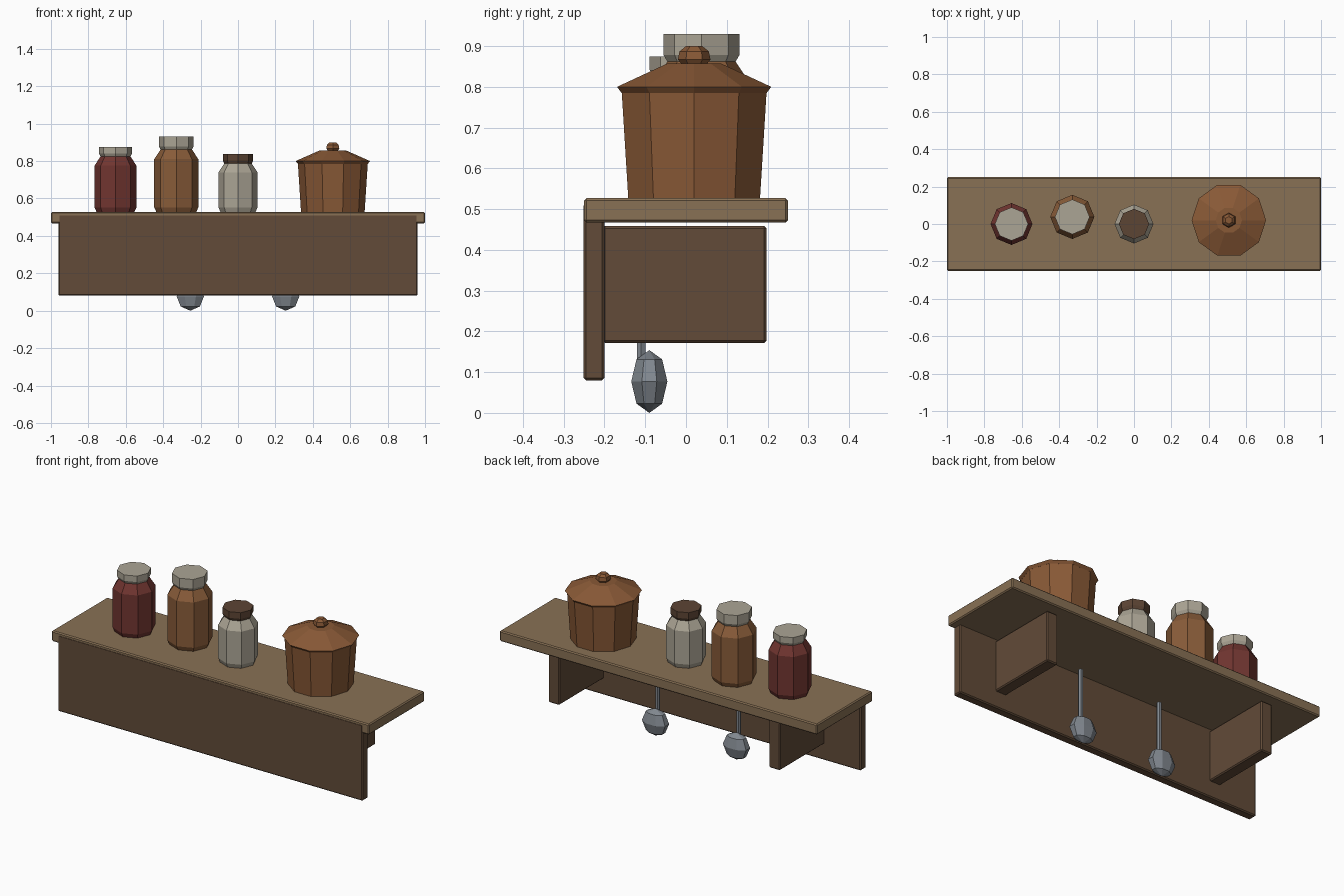
import bpy, bmesh, math
from mathutils import Matrix, Vector

cube = bpy.data.objects.get("Cube")
if cube:
    bpy.data.objects.remove(cube, do_unlink=True)


def material(name, rgb):
    m = bpy.data.materials.new(name)
    m.use_nodes = True
    color = (*rgb, 1)
    m.diffuse_color = color
    m.node_tree.nodes["Principled BSDF"].inputs["Base Color"].default_value = color
    return m


light_wood = material("light wood", (0.25, 0.165, 0.09))
dark_wood = material("dark wood", (0.122, 0.07, 0.04))
red = material("red preserve", (0.165, 0.036, 0.03))
amber = material("amber preserve", (0.25, 0.107, 0.041))
clay = material("clay", (0.25, 0.1, 0.037))
cream = material("cream", (0.41, 0.375, 0.3))
brown = material("brown lid", (0.107, 0.058, 0.034))
metal = material("grey metal", (0.22, 0.245, 0.275))


def finish(name, bm, mat):
    bmesh.ops.recalc_face_normals(bm, faces=bm.faces)
    mesh = bpy.data.meshes.new(name)
    bm.to_mesh(mesh)
    bm.free()
    mesh.materials.append(mat)
    obj = bpy.data.objects.new(name, mesh)
    bpy.context.collection.objects.link(obj)
    return obj


def plank(name, low, high, mat, bevel=0.006):
    """Box between two corners with chamfered edges."""
    low, high = Vector(low), Vector(high)
    bm = bmesh.new()
    bmesh.ops.create_cube(bm, size=1)
    bmesh.ops.scale(bm, vec=high - low, verts=bm.verts)
    bmesh.ops.translate(bm, vec=(low + high) / 2, verts=bm.verts)
    bmesh.ops.bevel(bm, geom=bm.edges[:], offset=bevel, segments=1, affect='EDGES')
    return finish(name, bm, mat)


def turned(name, center, profile, sides, mat, turn=0.0):
    """Faceted solid of revolution from (radius, z) pairs, capped at both ends."""
    bm = bmesh.new()
    rings = []
    for r, z in profile:
        angles = [turn + math.tau * i / sides for i in range(sides)]
        rings.append([bm.verts.new((center[0] + r * math.cos(a),
                                    center[1] + r * math.sin(a), z)) for a in angles])
    for a, b in zip(rings, rings[1:]):
        for i in range(sides):
            j = (i + 1) % sides
            bm.faces.new((a[i], a[j], b[j], b[i]))
    bm.faces.new(rings[0])
    bm.faces.new(rings[-1])
    return finish(name, bm, mat)


# Shelf board, front panel and the two brackets
TOP = 0.527
plank("shelf_board", (-1, -0.25, 0.467), (1, 0.25, TOP), light_wood)
plank("front_panel", (-0.96, -0.251, 0.08), (0.96, -0.2, 0.515), dark_wood)
for side, x in (("right", -0.695), ("left", 0.695)):
    plank(side + "_bracket", (x - 0.035, -0.205, 0.172), (x + 0.035, 0.198, 0.459), dark_wood)


# Jars: chamfered foot, straight wall, sloping shoulder, and a screw lid
def jar(name, center, radius, shoulder, neck, top, lid_radius, body_mat, lid_mat):
    turned(name + "_jar", center,
           [(radius * 0.9, TOP), (radius, TOP + 0.025), (radius, shoulder),
            (lid_radius * 0.9, neck), (lid_radius * 0.9, neck + 0.01)], 8, body_mat)
    turned(name + "_jar_lid", center,
           [(lid_radius * 0.9, neck), (lid_radius, neck + 0.016), (lid_radius, top)],
           8, lid_mat)


jar("red", (-0.655, 0), 0.112, 0.775, 0.825, 0.875, 0.089, red, cream)
jar("amber", (-0.33, 0.038), 0.118, 0.81, 0.862, 0.93, 0.093, amber, cream)
jar("cream", (0, 0), 0.104, 0.74, 0.787, 0.838, 0.081, cream, brown)

# Covered pot
pot = (0.507, 0.02)
turned("pot", pot, [(0.17, TOP), (0.187, 0.79)], 10, clay)
turned("pot_lid", pot, [(0.187, 0.785), (0.199, 0.8), (0.07, 0.857)], 10, clay)
turned("pot_knob", pot, [(0.03, 0.855), (0.04, 0.867), (0.036, 0.887), (0.02, 0.9)],
       6, clay, math.pi / 6)

# Hanging ladles: thin handle and a flattened faceted bowl
for side, x in (("right", -0.255), ("left", 0.255)):
    turned(side + "_ladle_handle", (x, -0.11), [(0.0125, 0.1), (0.0125, 0.43)], 6, metal)
    bm = bmesh.new()
    bmesh.ops.create_uvsphere(bm, u_segments=8, v_segments=4, radius=1)
    bmesh.ops.rotate(bm, cent=(0, 0, 0), matrix=Matrix.Rotation(math.pi / 8, 3, 'Z'),
                     verts=bm.verts)
    bmesh.ops.scale(bm, vec=(0.079, 0.048, 0.077), verts=bm.verts)
    bmesh.ops.translate(bm, vec=(x, -0.09, 0.077), verts=bm.verts)
    finish(side + "_ladle_bowl", bm, metal)
